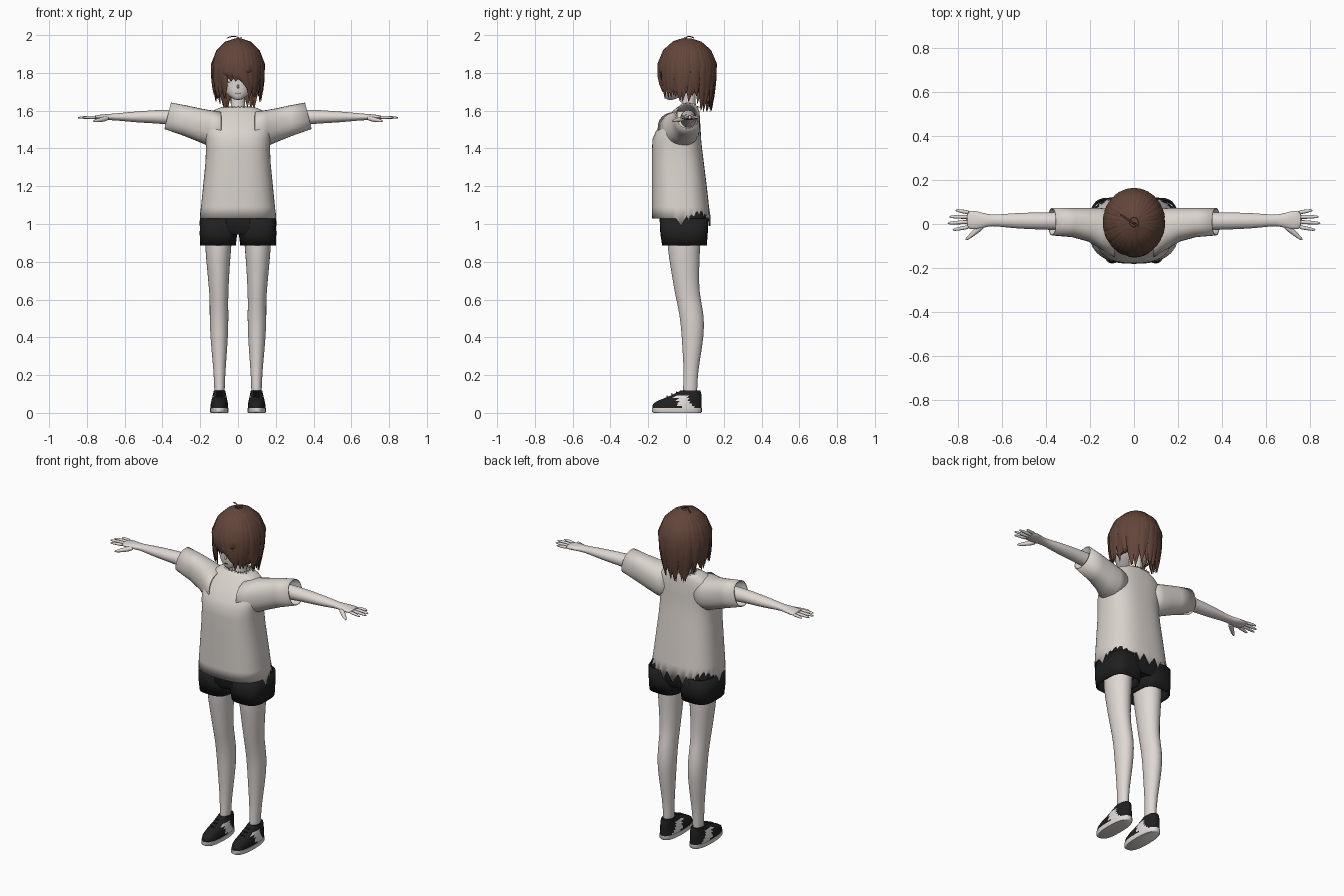
import bpy, bmesh, random
from math import sin, cos, pi, radians, copysign
from mathutils import Vector

random.seed(4)
if "Cube" in bpy.data.objects:
    bpy.data.objects.remove(bpy.data.objects["Cube"])


def material(name, r, g, b):
    m = bpy.data.materials.new(name)
    m.use_nodes = True
    m.diffuse_color = (r, g, b, 1)
    bsdf = m.node_tree.nodes["Principled BSDF"]
    bsdf.inputs["Base Color"].default_value = (r, g, b, 1)
    bsdf.inputs["Roughness"].default_value = 0.8
    return m


SKIN = material("pale skin", 0.74, 0.69, 0.66)
CLOTH = material("shirt cloth", 0.70, 0.65, 0.61)
BLACK = material("black cloth", 0.014, 0.014, 0.015)
HAIR = material("brown hair", 0.125, 0.06, 0.042)
WHITE = material("off white", 0.76, 0.73, 0.70)
DARK = material("dark line", 0.03, 0.02, 0.018)


def finish(name, bm, mats, mirror=False, subsurf=0, thick=0):
    """Turn a bmesh into a smooth shaded object."""
    bmesh.ops.recalc_face_normals(bm, faces=bm.faces)
    me = bpy.data.meshes.new(name)
    bm.to_mesh(me)
    bm.free()
    for m in mats:
        me.materials.append(m)
    ob = bpy.data.objects.new(name, me)
    bpy.context.collection.objects.link(ob)
    bpy.ops.object.select_all(action="DESELECT")
    ob.select_set(True)
    bpy.context.view_layer.objects.active = ob
    bpy.ops.object.shade_smooth_by_angle(angle=radians(50))
    if thick:
        ob.modifiers.new("thickness", "SOLIDIFY").thickness = thick
    if subsurf:
        ob.modifiers.new("smooth", "SUBSURF").levels = subsurf
        ob.modifiers["smooth"].render_levels = subsurf
    if mirror:
        ob.modifiers.new("mirror", "MIRROR")
    return ob


def skin_rings(bm, rings, n=16, power=2.0, caps=True):
    """Loft through rings given as (centre, half axis u, half axis v)."""
    loops = []
    for c, u, v in rings:
        loop = []
        for i in range(n):
            a = 2 * pi * i / n
            p = [copysign(abs(k) ** (2 / power), k) for k in (cos(a), sin(a))]
            loop.append(bm.verts.new(Vector(c) + Vector(u) * p[0] + Vector(v) * p[1]))
        loops.append(loop)
    for lo, hi in zip(loops, loops[1:]):
        for i in range(n):
            j = (i + 1) % n
            bm.faces.new((lo[i], lo[j], hi[j], hi[i]))
    if caps:
        bm.faces.new(loops[0][::-1])
        bm.faces.new(loops[-1])
    return loops


def upright(rows):
    """Rows of (z, x low, x high, y low, y high)."""
    return [(((a + b) / 2, (c + d) / 2, z), ((b - a) / 2, 0, 0), (0, (d - c) / 2, 0))
            for z, a, b, c, d in rows]


def centred(rows):
    return upright([(z, -h, h, c, d) for z, h, c, d in rows])


def loft(name, rings, mat, n=16, power=2.0, caps=True, **kw):
    bm = bmesh.new()
    skin_rings(bm, rings, n, power, caps)
    return finish(name, bm, [mat], **kw)


# Legs
loft("legs", upright([
    (0.07, .07, .125, -.02, .06), (0.13, .07, .126, -.016, .06),
    (0.22, .066, .13, -.012, .064), (0.34, .056, .142, -.02, .086),
    (0.47, .049, .152, -.028, .102), (0.57, .051, .15, -.045, .086),
    (0.64, .05, .153, -.062, .072), (0.74, .045, .163, -.078, .07),
    (0.88, .035, .176, -.102, .076), (1.0, .02, .18, -.105, .085)]),
    SKIN, mirror=True, subsurf=1)

# Shorts: two trouser legs and a hip band
loft("shorts_legs", upright([
    (0.885, .012, .2, -.126, .11), (0.95, .004, .203, -.136, .115),
    (1.03, .002, .2, -.14, .12)]), BLACK, 28, 3.2, False, mirror=True, thick=.008)
loft("shorts_hip", centred([
    (0.945, .19, -.12, .1), (0.97, .2, -.136, .115), (1.04, .198, -.14, .118),
    (1.12, .17, -.13, .1)]), BLACK, 32, 3.2)

# Shirt body with torn hem and neckline
bm = bmesh.new()
hoops = skin_rings(bm, centred([
    (1.03, .203, -.18, .13), (1.09, .196, -.181, .122), (1.2, .185, -.181, .11),
    (1.32, .173, -.181, .095), (1.4, .169, -.18, .085), (1.45, .172, -.177, .08),
    (1.49, .176, -.16, .078), (1.54, .172, -.125, .075), (1.58, .155, -.09, .07),
    (1.603, .125, -.065, .066), (1.618, .09, -.045, .062), (1.622, .055, -.038, .058)]),
    56, 2.6, False)
for i, v in enumerate(hoops[0]):
    if v.co.y > -.04:
        v.co.z = 1.045 if i % 2 else .99
for i, v in enumerate(hoops[-1]):
    if i % 2:
        v.co += Vector((v.co.x * .3, v.co.y * .3, -.006))
finish("shirt_body", bm, [CLOTH], thick=.004)

# Sleeves: rows of top (x, z), bottom (x, z), y low, y high
sleeve = []
for tx, tz, bx, bz, a, b in [
        (.09, 1.595, .09, 1.42, -.15, .066), (.15, 1.603, .16, 1.415, -.112, .073),
        (.2, 1.612, .215, 1.438, -.08, .073), (.27, 1.627, .29, 1.468, -.06, .073),
        (.355, 1.643, .39, 1.503, -.052, .073)]:
    sleeve.append((((tx + bx) / 2, (a + b) / 2, (tz + bz) / 2),
                   (0, (b - a) / 2, 0), ((tx - bx) / 2, 0, (tz - bz) / 2)))
loft("sleeves", sleeve, CLOTH, 28, 2.3, False, mirror=True, thick=.006)

# Arms: rows of (x, y, z, half depth, half height)
def along_x(rows):
    return [((x, y, z), (0, d, 0), (0, 0, h)) for x, y, z, d, h in rows]


loft("arms", along_x([
    (.16, .012, 1.545, .045, .05), (.3, .013, 1.563, .044, .044),
    (.42, .013, 1.568, .039, .037), (.5, .015, 1.567, .038, .032),
    (.58, .015, 1.567, .032, .026), (.65, .017, 1.567, .024, .018),
    (.69, .016, 1.566, .036, .017), (.73, .018, 1.565, .045, .014),
    (.765, .02, 1.564, .042, .01)]), SKIN, mirror=True, subsurf=1)

# Fingers and thumbs
for name, y, tip_x, tip_y in [("index", -.013, .825, -.026), ("middle", .01, .848, .004),
                              ("ring", .032, .84, .033), ("little", .052, .812, .062)]:
    mid = ((.75 + tip_x) / 2, (y + tip_y) / 2)
    loft(name + "_fingers", along_x([
        (.745, y, 1.564, .011, .01), (*mid, 1.565, .0095, .009),
        (tip_x - .008, tip_y, 1.563, .007, .006), (tip_x, tip_y, 1.562, .003, .003)]),
        SKIN, 8, mirror=True, subsurf=1)
loft("thumbs", [((x, y, z), (r * .7, r * .7, 0), (0, 0, r)) for x, y, z, r in [
    (.685, -.005, 1.562, .017), (.72, -.034, 1.553, .014),
    (.75, -.06, 1.547, .01), (.768, -.074, 1.544, .004)]],
    SKIN, 8, mirror=True, subsurf=1)

# Neck and head
loft("neck", centred([(1.56, .05, -.03, .06), (1.62, .038, -.022, .052),
                      (1.72, .036, -.025, .05)]), SKIN)
loft("head", centred([
    (1.656, .014, -.1, -.07), (1.668, .036, -.108, -.04), (1.69, .062, -.114, .0),
    (1.715, .082, -.117, .06), (1.75, .098, -.117, .1), (1.8, .108, -.121, .12),
    (1.86, .11, -.122, .13), (1.92, .085, -.1, .11), (1.95, .04, -.05, .06)]),
    SKIN, 24, subsurf=1)


def blob(name, loc, size, mat, turn=0, mirror=False):
    """Small flattened ball, turned about z."""
    bm = bmesh.new()
    bmesh.ops.create_uvsphere(bm, u_segments=16, v_segments=8, radius=1)
    for v in bm.verts:
        x, y, z = (v.co[k] * size[k] for k in range(3))
        v.co = Vector((x * cos(turn) - y * sin(turn), x * sin(turn) + y * cos(turn), z)) + Vector(loc)
    finish(name, bm, [mat], mirror=mirror)


# Face details
blob("eyes", (.05, -.102, 1.762), (.023, .004, .012), WHITE, .3, True)
blob("upper_lashes", (.05, -.104, 1.775), (.026, .004, .003), DARK, .3, True)
blob("mouth", (0, -.114, 1.692), (.014, .003, .0015), DARK)
blob("nose", (0, -.117, 1.728), (.006, .009, .01), SKIN)
blob("ears", (.104, .012, 1.76), (.01, .02, .03), SKIN, 0, True)

# Hair cap, opened over the face
bm = bmesh.new()
bmesh.ops.create_uvsphere(bm, u_segments=40, v_segments=24, radius=1)
for v in bm.verts:
    z = v.co.z * .163 + 1.812
    v.co = (v.co.x * .132, v.co.y * .146 + .008, z)
gone = [f for f in bm.faces if f.calc_center_median().z < 1.69
        or (f.calc_center_median().y < -.02 and f.calc_center_median().z < 1.81)]
bmesh.ops.delete(bm, geom=gone, context="FACES")
finish("hair_cap", bm, [HAIR], thick=.006)


def lock(bm, a, tip_z, width, size, shrink, drift):
    """Tapered strand from the crown, over the skull, down to a point."""
    rings = []
    steps = [(8, 0, .25), (28, 0, .6), (52, 0, .95), (78, 0, 1.05),
             (90, .3, 1), (90, .65, .7), (90, 1, .03)]
    for theta, drop, w in steps:
        t = radians(theta)
        ang = a + drift * (theta / 90 * .4 + drop)
        out = sin(t) * size * (1 - shrink * drop)
        base = 1.812 + .168 * cos(t) * size
        d = Vector((sin(ang), -cos(ang), 0))
        c = Vector((d.x * out * .138, d.y * out * .152 + .008, base + (tip_z - base) * drop))
        normal = (d * sin(t) + Vector((0, 0, cos(t)))) * .008 * min(1, w + .2)
        rings.append((c, Vector((-d.y, d.x, 0)) * width * w, normal))
    skin_rings(bm, rings, 6)


# Hair locks in two layers
bm = bmesh.new()
for size, count, shift in [(1.0, 32, 0), (.965, 30, .1)]:
    for i in range(count):
        a = -pi + 2 * pi * i / count + shift
        s = abs(a) if abs(a) <= pi else 2 * pi - abs(a)
        if s < .5:
            tip, shrink = 1.775, .03
        elif s < 1.0:
            tip, shrink = 1.675, .1
        elif s < 2.0:
            tip, shrink = 1.665, .12
        else:
            tip, shrink = 1.615, .2
        lock(bm, a, tip + random.uniform(-.022, .025), .025, size,
             shrink + random.uniform(-.05, .05), random.uniform(-.15, .15))
# Long lock between the eyes
lock(bm, .02, 1.7, .026, 1.02, .05, .32)
lock(bm, -.2, 1.745, .022, 1.015, .04, .3)
finish("hair_locks", bm, [HAIR])

# Loose curls on the crown
for name, pts in [
        ("long_curl", [(.012, 0, 1.968), (.002, 0, 1.992), (-.03, .02, 1.996), (-.065, .045, 1.982)]),
        ("short_curl", [(0, 0, 1.968), (.012, -.005, 1.99), (.022, -.01, 1.984)])]:
    loft(name, [(p, (.003, .004, 0), (0, .002, .003)) for p in pts], HAIR, 6, subsurf=1)

# Shoes: pale soles, black uppers with a pale side panel
loft("shoe_soles", upright([
    (0, .053, .144, -.172, .078), (.006, .05, .147, -.18, .084),
    (.026, .05, .147, -.18, .084)]), WHITE, 28, 2.5, mirror=True)
bm = bmesh.new()
skin_rings(bm, upright([
    (.022, .052, .145, -.178, .082), (.036, .052, .145, -.178, .083),
    (.05, .053, .144, -.172, .083), (.064, .056, .141, -.15, .083),
    (.078, .059, .138, -.115, .083), (.092, .062, .134, -.08, .082),
    (.106, .065, .131, -.05, .08), (.118, .068, .128, -.03, .076)]), 44, 2.4)
for f in bm.faces:
    c = f.calc_center_median()
    if abs(c.y + .012 - (.06 - c.z) * .5) < .034 and .024 < c.z < .095 and abs(c.x - .098) > .02:
        f.material_index = 1
finish("shoe_uppers", bm, [BLACK, WHITE], mirror=True)

# Shoe laces
for i in range(3):
    blob("lace_%d" % (i + 1), (.098, -.1 + i * .025, .088 + i * .011), (.02, .004, .004), DARK, 0, True)
